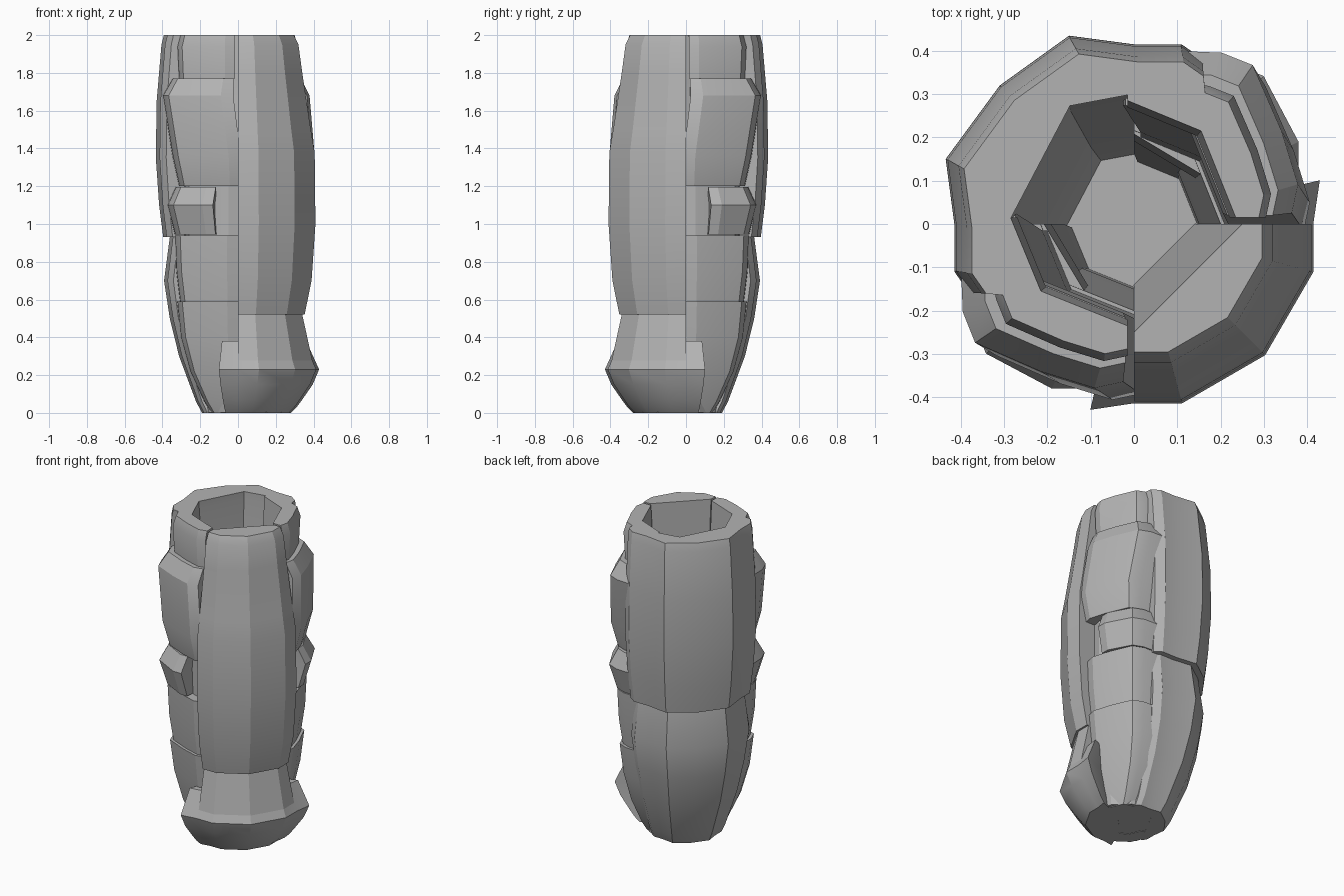
import bpy
import bmesh
import math

cube = bpy.data.objects.get("Cube")
if cube:
    bpy.data.objects.remove(cube, do_unlink=True)

stone = bpy.data.materials.new("grey_stone")
stone.use_nodes = True
GREY = (0.45, 0.45, 0.45, 1)
stone.diffuse_color = GREY
stone.node_tree.nodes["Principled BSDF"].inputs["Base Color"].default_value = GREY


def finish(name, bm):
    bmesh.ops.recalc_face_normals(bm, faces=bm.faces[:])
    mesh = bpy.data.meshes.new(name)
    bm.to_mesh(mesh)
    bm.free()
    mesh.materials.append(stone)
    obj = bpy.data.objects.new(name, mesh)
    bpy.context.collection.objects.link(obj)
    bpy.ops.object.select_all(action="DESELECT")
    obj.select_set(True)
    bpy.context.view_layer.objects.active = obj
    bpy.ops.object.shade_smooth_by_angle(angle=math.radians(25))


def wall(name, outer, inner, rings, flip=False):
    """Loft a curved wall piece; rings hold height, outer scale, diagonal shift."""
    bm = bmesh.new()
    loops = []
    for z, s, t in rings:
        k = 0.5 + 0.25 * z          # the hollow narrows toward the floor
        pts = [(x * s + t, y * s - t) for x, y in outer]
        pts += [(x * k + t, y * k - t) for x, y in reversed(inner)]
        if flip:                    # reflect across the diagonal
            pts = [(-y, -x) for x, y in pts]
        loops.append([bm.verts.new((x, y, z)) for x, y in pts])
    n = len(loops[0])
    for a, b in zip(loops, loops[1:]):
        for i in range(n):
            j = (i + 1) % n
            bm.faces.new((a[i], a[j], b[j], b[i]))
    for loop in (loops[0], loops[-1]):
        cap = bm.faces.new(loop)
        cap.normal_update()
        bmesh.ops.triangulate(bm, faces=[cap], ngon_method="EAR_CLIP")
    finish(name, bm)


# Front right quarter: long smooth panel above a bulging foot with a wide base
front = [(0, -.41), (.11, -.41), (.3, -.3), (.41, -.11), (.41, 0)]
front_in = [(0, -.25), (.25, 0)]
wide = [(-.1, -.425)] + front + [(.425, .1)]
wall("front_panel", front, front_in,
     [(2, .72, 0), (1.95, .78, 0), (1.8, .83, 0), (1.5, .94, 0), (1.38, .99, 0),
      (1, 1, 0), (.7, .95, 0), (.52, .86, 0)])
wall("front_foot", front, front_in, [(.52, .83, 0), (.24, .98, 0)])
wall("front_base", wide, front_in,
     [(.38, .85, 0), (.23, 1.01, 0), (.15, .93, 0), (.07, .8, 0),
      (.03, .73, 0), (0, .66, 0)])

# Back left: wide panel that wraps past the quarter, and its lower piece
back = [(.16, .38), (.11, .415), (0, .415), (-.15, .435), (-.31, .32),
        (-.435, .15), (-.415, 0), (-.415, -.11), (-.38, -.16)]
back_in = [(.16, .235), (0, .315), (-.16, .285), (-.31, 0), (-.23, -.16)]
wall("back_panel", back, back_in,
     [(2, .93, .012), (1.95, .95, .008), (1.65, .99, 0), (1.35, 1, 0),
      (1.1, .96, 0), (.93, .91, 0)])
wall("back_foot", back, back_in,
     [(.93, .83, 0), (.7, .9, 0), (.5, .83, 0), (.3, .74, .01),
      (.06, .58, .03), (0, .53, .04)])

# Stacked pieces of the two ridged quarters, one the reflection of the other
side = [(-.4, 0), (-.39, -.24), (-.36, -.315), (-.2, -.385), (-.07, -.425), (0, -.41)]
side_in = [(-.27, 0), (-.2, -.17), (0, -.25)]
knob = side[:3] + [(-.2, -.4), (-.14, -.4)]
knob_in = [(-.26, 0), (-.14, -.2)]
pieces = {
    "collar": (side, side_in, [(2, .74, -.015), (1.94, .78, -.015), (1.77, .76, -.015)]),
    "shoulder": (side, side_in, [(1.77, .83, -.02), (1.68, .95, -.025),
                                 (1.36, .92, .015), (1.2, .83, .015)]),
    "belt": (side, side_in, [(1.2, .72, 0), (.94, .72, 0)]),
    "belt_knob": (knob, knob_in, [(1.195, .84, 0), (1.1, .95, 0), (.945, .85, 0)]),
    "waist": (side, side_in, [(.94, .85, 0), (.75, .83, 0), (.59, .78, 0)]),
    "foot": (side, side_in, [(.59, .82, 0), (.4, .77, 0), (.22, .67, .01),
                             (.06, .53, .03), (0, .46, .04)]),
}
for label, (outer, inner, rings) in pieces.items():
    wall("left_hand_" + label, outer, inner, rings)
    wall("right_hand_" + label, outer, inner, rings, flip=True)

# Solid floor inside the foot
bm = bmesh.new()
bmesh.ops.create_cone(bm, cap_ends=True, segments=12, radius1=.22, radius2=.25, depth=.25)
bmesh.ops.translate(bm, verts=bm.verts[:], vec=(.04, -.04, .128))
finish("inner_floor", bm)
